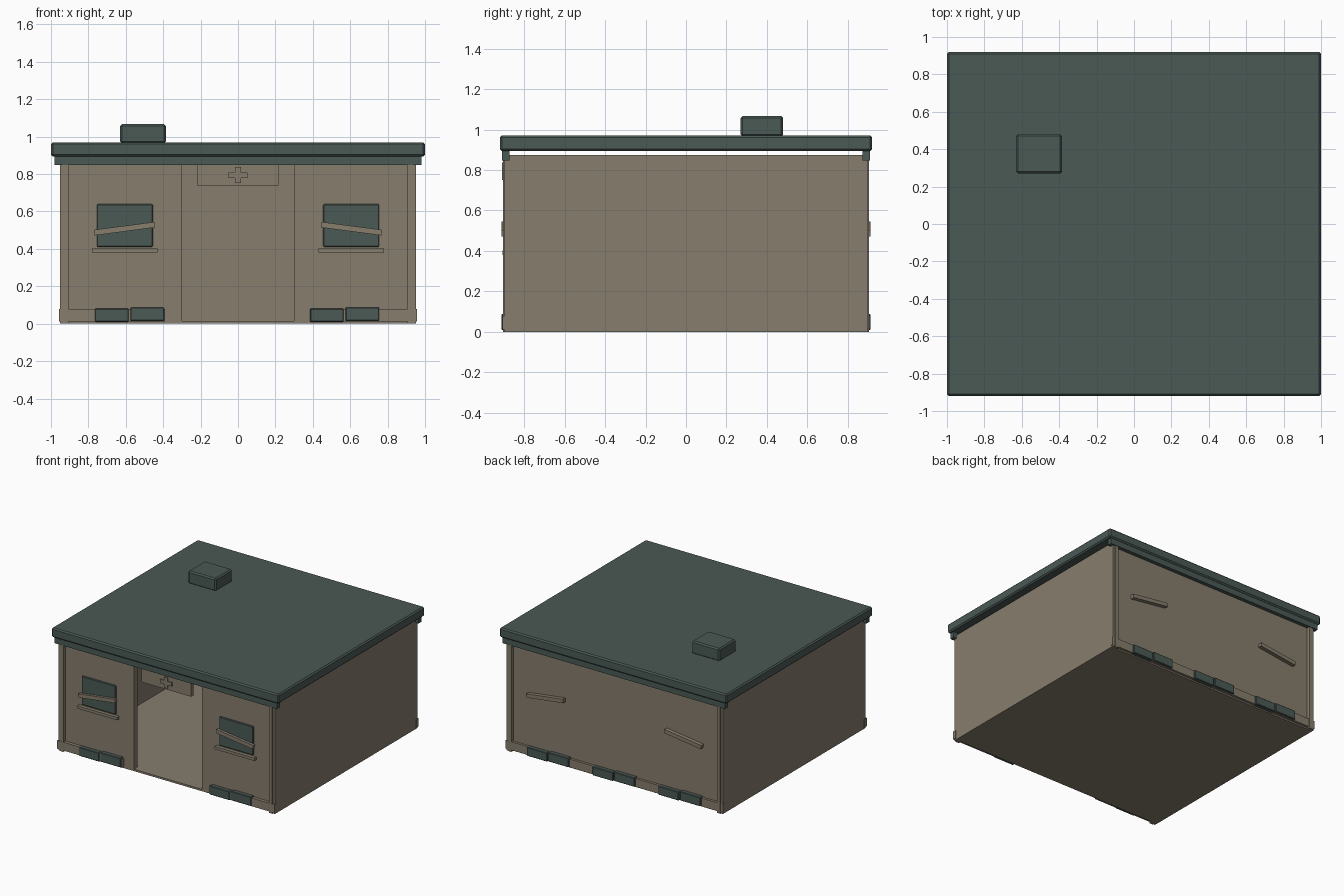
import bpy
import math

if "Cube" in bpy.data.objects:
    bpy.data.objects.remove(bpy.data.objects["Cube"], do_unlink=True)


def make_material(name, rgb):
    mat = bpy.data.materials.new(name)
    mat.use_nodes = True
    color = (*rgb, 1.0)
    mat.diffuse_color = color
    mat.node_tree.nodes["Principled BSDF"].inputs["Base Color"].default_value = color
    return mat


TAN = make_material("warm tan", (0.238, 0.205, 0.153))
SLATE = make_material("slate green", (0.069, 0.100, 0.091))


def box(name, xs, ys, zs, mat, bevel=0.0, tilt=0.0):
    """Box from its extents, with optional bevel and tilt about the y axis."""
    spans = (xs, ys, zs)
    bpy.ops.mesh.primitive_cube_add(size=1, location=[sum(s) / 2 for s in spans])
    ob = bpy.context.object
    ob.name = name
    ob.scale = [s[1] - s[0] for s in spans]
    bpy.ops.object.transform_apply(location=False, rotation=False, scale=True)
    ob.rotation_euler.y = tilt
    ob.data.materials.append(mat)
    if bevel:
        mod = ob.modifiers.new("Bevel", "BEVEL")
        mod.width = bevel
        mod.segments = 1
    return ob


def span(center, half):
    return (center - half, center + half)


def flip(extent, side):
    """Mirror an extent across zero when side is negative."""
    return tuple(sorted(side * v for v in extent))


# Roof, fascia boards and vent
box("roof_slab", (-1, 1), (-0.92, 0.92), (0.894, 0.97), SLATE, 0.01)
for side, end in ((-1, "front"), (1, "back")):
    box(end + "_fascia", (-0.98, 0.98), flip((0.872, 0.909), side), (0.848, 0.895), SLATE)
box("roof_vent", (-0.63, -0.385), (0.27, 0.48), (0.965, 1.067), SLATE, 0.01)

# Floor and back wall
box("floor", (-0.945, 0.945), (-0.88, 0.88), (0, 0.015), TAN)
box("back_wall", (-0.94, 0.94), (0.83, 0.88), (0, 0.875), TAN)

for side, hand in ((-1, "right"), (1, "left")):
    # Walls beside the open doorway
    box(hand + "_side_wall", flip((0.90, 0.953), side), (-0.84, 0.87), (0, 0.875), TAN)
    box(hand + "_front_wall", flip((0.30, 0.94), side), (-0.88, -0.835), (0, 0.875), TAN)

    # Window with its sill
    box(hand + "_window", flip((0.455, 0.755), side), (-0.89, -0.87), (0.41, 0.64), SLATE, 0.005)
    box(hand + "_sill", flip((0.43, 0.78), side), (-0.907, -0.87), (0.38, 0.402), TAN)

    for face, end in ((-1, "front"), (1, "back")):
        # Corner posts, stepped toward the side wall
        box(f"{end}_{hand}_post", flip((0.905, 0.935), side), flip((0.84, 0.905), face),
            (0, 0.875), TAN)
        box(f"{end}_{hand}_post_edge", flip((0.93, 0.953), side), flip((0.84, 0.898), face),
            (0, 0.875), TAN)
        # Nailed planks, higher toward the middle
        depth = (0.888, 0.911) if face < 0 else (0.875, 0.911)
        box(f"{end}_{hand}_plank", span(side * 0.607, 0.163), flip(depth, face),
            (0.493, 0.523), TAN, tilt=side * math.radians(7.5))

# Skirting boards
for side, hand in ((-1, "right"), (1, "left")):
    box(hand + "_front_skirting", flip((0.39, 0.958), side), (-0.906, -0.88), (0.012, 0.078), TAN)
box("back_skirting", (-0.958, 0.958), (0.878, 0.9), (0.012, 0.078), TAN)

# Pairs of low blocks at the foot of the walls
for face, end, centers in ((-1, "front", (-0.58, 0.57)), (1, "back", (-0.58, 0, 0.58))):
    for i, cx in enumerate(centers):
        box(f"{end}_low_block_{i}", span(cx + face * 0.095, 0.09), flip((0.875, 0.913), face),
            (0.01, 0.08), SLATE, 0.004)
        box(f"{end}_tall_block_{i}", span(cx - face * 0.095, 0.09), flip((0.875, 0.913), face),
            (0.015, 0.087), SLATE, 0.004)

# Sign board with a raised cross over the doorway
box("sign_board", (-0.22, 0.217), (-0.9, -0.872), (0.738, 0.87), TAN)
box("cross_bar", span(0, 0.052), (-0.909, -0.898), span(0.794, 0.015), TAN)
box("cross_upright", span(0, 0.015), (-0.909, -0.898), span(0.794, 0.043), TAN)
